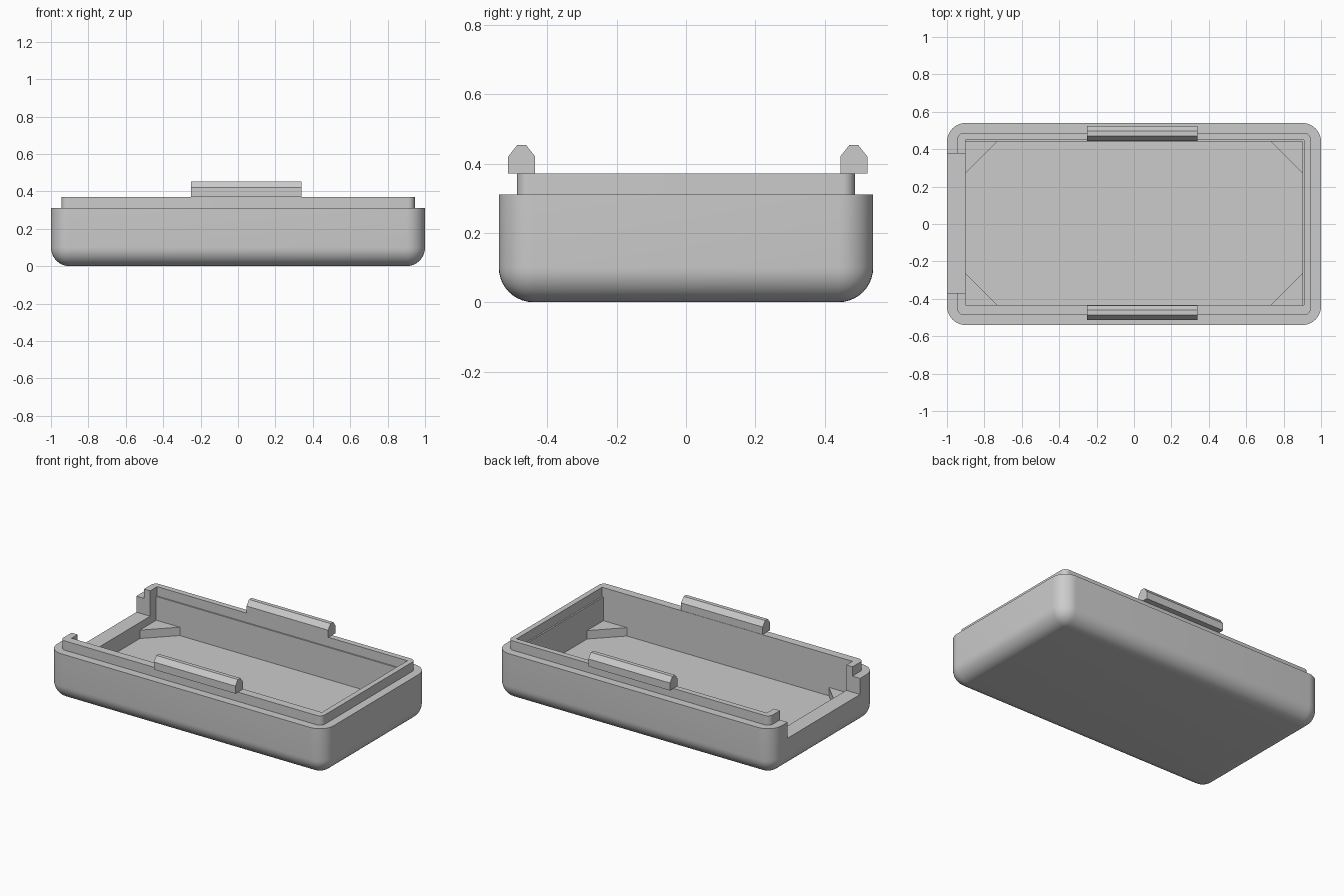
import bpy
import bmesh
from mathutils import Matrix

old = bpy.data.objects.get("Cube")
if old:
    bpy.data.objects.remove(old, do_unlink=True)

grey = bpy.data.materials.new("matte grey plastic")
grey.use_nodes = True
COLOUR = (0.6, 0.6, 0.6, 1)
grey.diffuse_color = COLOUR
grey.node_tree.nodes["Principled BSDF"].inputs["Base Color"].default_value = COLOUR

HALF_X, HALF_Y = 1.0, 0.54
RIM, LIP_TOP = 0.31, 0.371
FLOOR, GUSSET_TOP, SILL = 0.1, 0.155, 0.205
INNER_X, INNER_FRONT, INNER_BACK = 0.9, -0.433, 0.441


def finish(name, bm):
    bmesh.ops.recalc_face_normals(bm, faces=bm.faces)
    mesh = bpy.data.meshes.new(name)
    bm.to_mesh(mesh)
    bm.free()
    mesh.materials.append(grey)
    obj = bpy.data.objects.new(name, mesh)
    bpy.context.collection.objects.link(obj)
    return obj


def box(name, x, y, z, radius=0, round_bottom=False):
    """Box from (min, max) ranges with optional rounded upright and bottom edges."""
    bm = bmesh.new()
    size = [r[1] - r[0] for r in (x, y, z)]
    centre = [(r[0] + r[1]) / 2 for r in (x, y, z)]
    bmesh.ops.create_cube(bm, size=1, matrix=Matrix.Translation(centre) @ Matrix.Diagonal((*size, 1)))
    if radius:
        edges = []
        for e in bm.edges:
            a, b = (v.co.z for v in e.verts)
            if abs(a - b) > 0.01 or (round_bottom and max(a, b) < z[0] + 0.01):
                edges.append(e)
        bmesh.ops.bevel(bm, geom=edges, offset=radius, segments=10, profile=0.5, affect='EDGES')
    return finish(name, bm)


def prism(name, outline, offset):
    """Extrude a closed outline of 3D points along an offset."""
    bm = bmesh.new()
    face = bm.faces.new([bm.verts.new(p) for p in outline])
    out = bmesh.ops.extrude_face_region(bm, geom=[face])
    verts = [g for g in out["geom"] if isinstance(g, bmesh.types.BMVert)]
    bmesh.ops.translate(bm, verts=verts, vec=offset)
    # Close the starting side if the extrusion removed it
    bmesh.ops.holes_fill(bm, edges=[e for e in bm.edges if e.is_boundary])
    return finish(name, bm)


def combine(target, tool, operation):
    mod = target.modifiers.new("boolean", 'BOOLEAN')
    mod.operation, mod.object, mod.solver = operation, tool, 'EXACT'
    bpy.context.view_layer.objects.active = target
    bpy.ops.object.modifier_apply(modifier=mod.name)
    bpy.data.objects.remove(tool, do_unlink=True)


# Rounded tray with the narrower lip on top
tray = box("tray", (-HALF_X, HALF_X), (-HALF_Y, HALF_Y), (0, RIM), 0.1, True)
lip = box("lip", (-0.945, 0.945), (-0.487, 0.487), (RIM - 0.05, LIP_TOP), 0.035)
combine(tray, lip, 'UNION')

# Hollow, slightly wider upper recess, and the opening in one end
cutters = [
    box("hollow_cutter", (-INNER_X, INNER_X), (INNER_FRONT, INNER_BACK), (FLOOR, 0.6)),
    box("recess_cutter", (-INNER_X, 0.91), (INNER_FRONT, 0.45), (RIM, 0.6)),
    box("opening_cutter", (-1.2, -INNER_X + 0.01), (-0.37, 0.378), (SILL, 0.6)),
]
for cutter in cutters:
    combine(tray, cutter, 'DIFFERENCE')

# Triangular corner gussets on the floor
for sx, side in ((-1, "right"), (1, "left")):
    for sy, end, y in ((-1, "front", INNER_FRONT), (1, "back", INNER_BACK)):
        x = sx * INNER_X
        prism(f"{end}_{side}_gusset",
              [(x, y, FLOOR), (x - sx * 0.17, y, FLOOR), (x, y - sy * 0.17, FLOOR)],
              (0, 0, GUSSET_TOP - FLOOR))

# Snap ridges with chamfered tops along both long sides
profile = [(-0.039, LIP_TOP), (0.039, LIP_TOP), (0.039, 0.42),
           (0.013, 0.453), (-0.013, 0.453), (-0.039, 0.42)]
for name, y in (("front_snap_ridge", -0.474), ("back_snap_ridge", 0.484)):
    prism(name, [(-0.25, y + py, pz) for py, pz in profile], (0.59, 0, 0))

# Smooth the rounded shell while keeping its edges crisp
bpy.ops.object.select_all(action='DESELECT')
tray.select_set(True)
bpy.context.view_layer.objects.active = tray
bpy.ops.object.shade_smooth_by_angle(angle=0.5)
